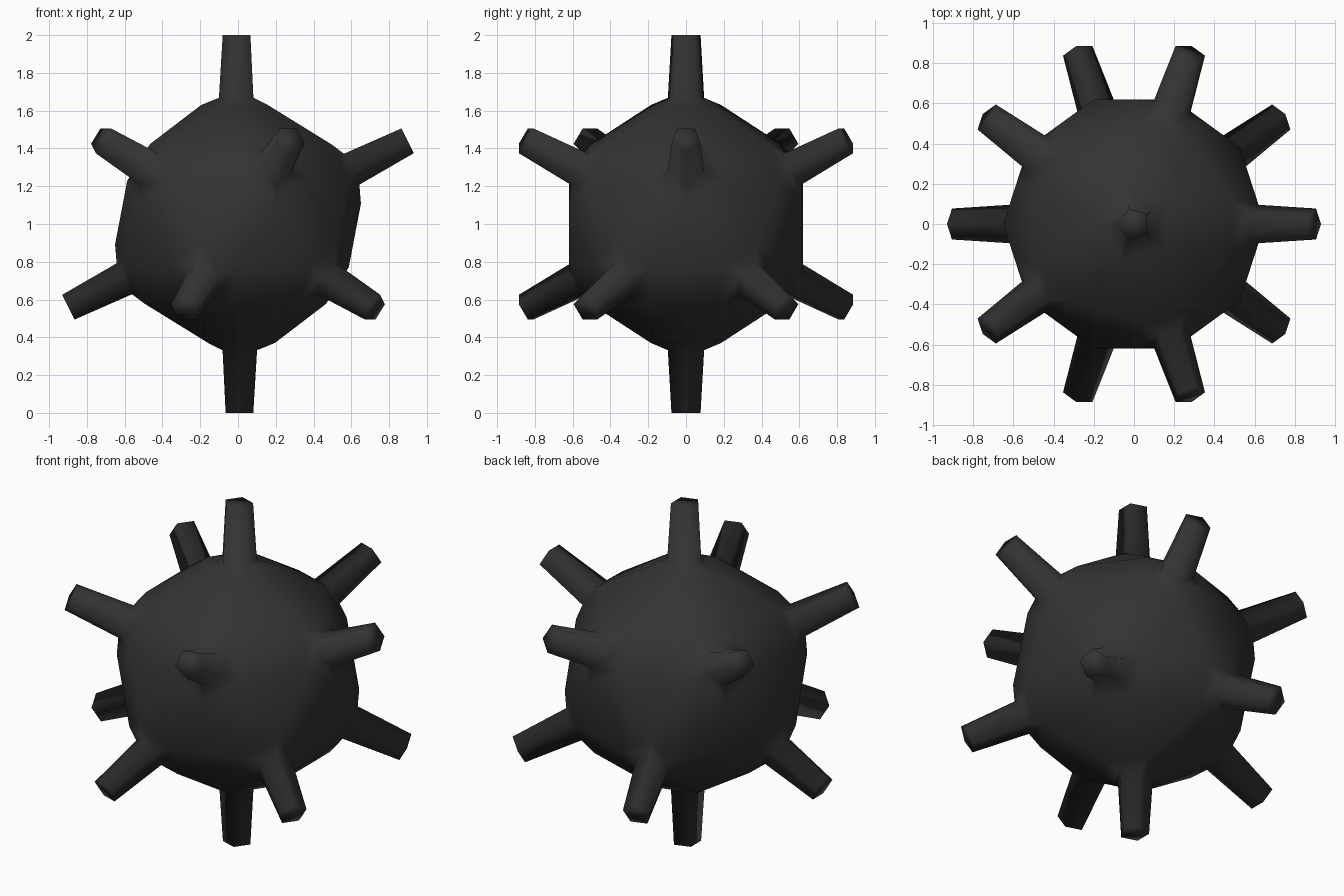
import bpy, bmesh, math
from mathutils import Vector

if "Cube" in bpy.data.objects:
    bpy.data.objects.remove(bpy.data.objects["Cube"])

# Twelve spike directions: poles plus two staggered rings of five
H, R = 1 / math.sqrt(5), 2 / math.sqrt(5)
axes = [Vector((0, 0, 1)), Vector((0, 0, -1))]
for k in range(5):
    a = math.radians(72 * k)
    p = Vector((R * math.cos(a), R * math.sin(a), H))
    axes += [p, -p]

# Body: hull of a pentagon around each direction, corners between neighbours
bm = bmesh.new()
for d in axes:
    for n in axes:
        if 0.3 < d.dot(n) < 0.6:
            t = (d * d.dot(n) - n).normalized()
            bm.verts.new(d * 0.63 + t * 0.195)
bmesh.ops.convex_hull(bm, input=bm.verts[:])
bmesh.ops.dissolve_limit(bm, angle_limit=math.radians(2),
                         verts=bm.verts[:], edges=bm.edges[:])


def extrude_ring(face, radius, height):
    """Extrude a pentagon to a ring of given radius and distance from centre."""
    d = face.calc_center_median().normalized()
    new = bmesh.ops.extrude_discrete_faces(bm, faces=[face])["faces"][0]
    for v in new.verts:
        t = (v.co - d * v.co.dot(d)).normalized()
        v.co = d * height + t * radius
    return new


# Spikes: shoulder ring, then tapered prong
for f in [f for f in bm.faces if len(f.verts) == 5]:
    f = extrude_ring(f, 0.101, 0.668)
    extrude_ring(f, 0.081, 1.0)

bmesh.ops.translate(bm, verts=bm.verts[:], vec=(0, 0, 1))
bmesh.ops.recalc_face_normals(bm, faces=bm.faces[:])
for f in bm.faces:
    f.smooth = True

mesh = bpy.data.meshes.new("spiked_ball")
bm.to_mesh(mesh)
bm.free()
obj = bpy.data.objects.new("spiked_ball", mesh)
bpy.context.collection.objects.link(obj)

# Dark iron colour
mat = bpy.data.materials.new("dark_iron")
mat.diffuse_color = (0.033, 0.033, 0.033, 1)
mat.use_nodes = True
mat.node_tree.nodes["Principled BSDF"].inputs["Base Color"].default_value = mat.diffuse_color
mesh.materials.append(mat)
